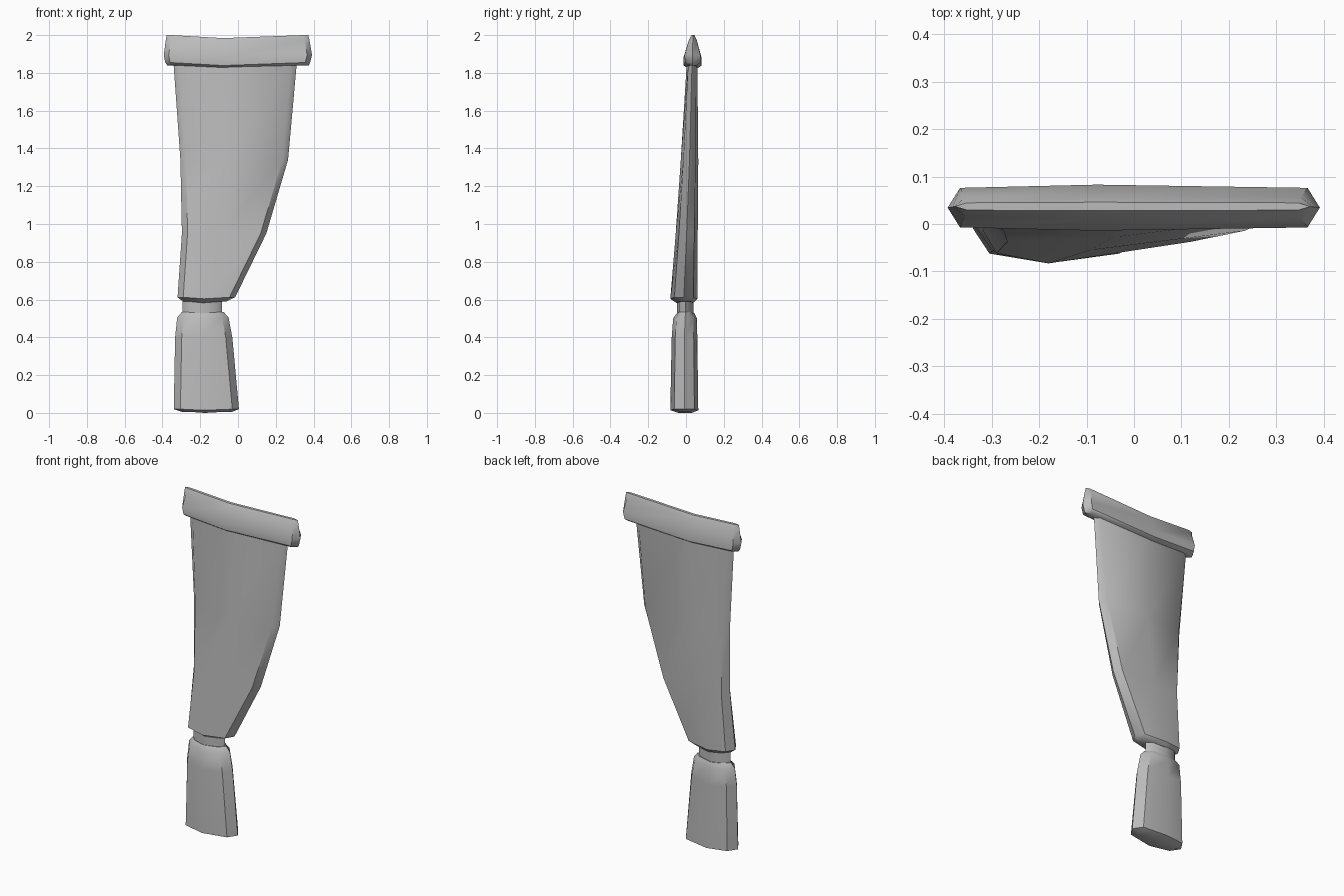
import bpy, bmesh, math

cube = bpy.data.objects.get("Cube")
if cube:
    bpy.data.objects.remove(cube)

cloth = bpy.data.materials.new("plain grey cloth")
cloth.use_nodes = True
grey = (0.5, 0.5, 0.5, 1)
cloth.diffuse_color = grey
cloth.node_tree.nodes["Principled BSDF"].inputs["Base Color"].default_value = grey


def loft(name, levels, inset, corner, dip, ridge=0.46):
    """Stack flattened eight-sided rings: (z, left, right, front, back)."""
    bm = bmesh.new()
    rings = []
    for z, left, right, front, back in levels:
        mid = (front + back) / 2
        near = mid + (front - mid) * corner
        far = mid + (back - mid) * corner
        centre = left + (right - left) * ridge
        outline = [(left, mid, 0), (left + inset, near, 0), (centre, front, dip),
                   (right - inset, near, 0), (right, mid, 0),
                   (right - inset, far, 0), (centre, back, dip), (left + inset, far, 0)]
        rings.append([bm.verts.new((x, y, z - d)) for x, y, d in outline])
    for low, high in zip(rings, rings[1:]):
        for i in range(8):
            j = (i + 1) % 8
            bm.faces.new((low[i], low[j], high[j], high[i]))
    # Close both ends with strips that follow the folded section
    for ring, flip in ((rings[0], True), (rings[-1], False)):
        for a, b, c, d in ((0, 1, 7, 7), (1, 2, 6, 7), (2, 3, 5, 6), (3, 4, 5, 5)):
            face = [ring[k] for k in dict.fromkeys((a, b, c, d))]
            bm.faces.new(face[::-1] if flip else face)
    bmesh.ops.recalc_face_normals(bm, faces=bm.faces)
    mesh = bpy.data.meshes.new(name)
    bm.to_mesh(mesh)
    bm.free()
    mesh.materials.append(cloth)
    obj = bpy.data.objects.new(name, mesh)
    bpy.context.collection.objects.link(obj)
    bpy.ops.object.select_all(action='DESELECT')
    obj.select_set(True)
    bpy.context.view_layer.objects.active = obj
    bpy.ops.object.shade_smooth_by_angle(angle=math.radians(40))
    return obj


# Padded heading across the top
loft("curtain_heading", [
    (1.84, -.375, .375, .01, .06),
    (1.855, -.385, .382, -.012, .083),
    (1.895, -.393, .392, -.014, .083),
    (1.975, -.382, .378, .012, .06),
    (2.0, -.378, .372, .028, .046)], .026, .86, .016, .4)

# Gathered upper drape, swept to one side
loft("upper_drape", [
    (.59, -.29, -.06, -.05, .04),
    (.612, -.32, -.015, -.083, .06),
    (.95, -.297, .15, -.055, .062),
    (1.34, -.305, .265, -.028, .065),
    (1.86, -.342, .312, .004, .06)], .03, .7, .008)

# Narrow tie band
loft("tie_band", [
    (.515, -.294, -.084, -.047, .04),
    (.6, -.294, -.084, -.047, .04)], .03, .7, .006)

# Flared lower drape
loft("lower_drape", [
    (.006, -.3, -.03, -.04, .03),
    (.02, -.34, .005, -.083, .065),
    (.4, -.333, -.03, -.076, .06),
    (.505, -.322, -.05, -.068, .058),
    (.533, -.298, -.075, -.05, .045)], .035, .72, .006)
